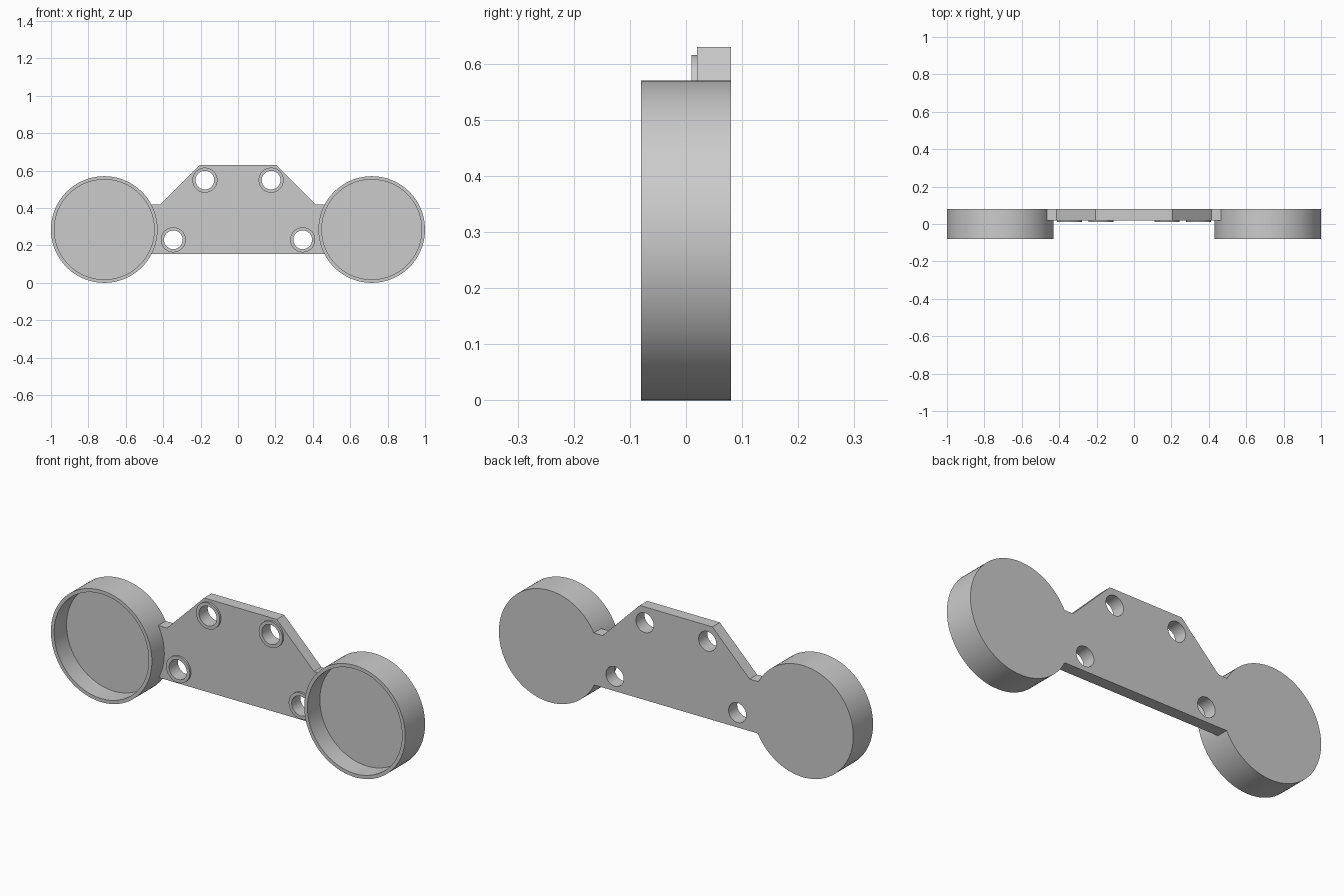
import bpy, bmesh, math

if "Cube" in bpy.data.objects:
    bpy.data.objects.remove(bpy.data.objects["Cube"])

grey = bpy.data.materials.new("light grey")
grey.diffuse_color = (0.6, 0.6, 0.6, 1)
grey.use_nodes = True
grey.node_tree.nodes["Principled BSDF"].inputs["Base Color"].default_value = grey.diffuse_color

BACK, PLATE_FRONT, BOSS_FRONT, RIM_FRONT = 0.08, 0.02, 0.01, -0.08
CUP_X, CUP_Z, CUP_R, POCKET_R = 0.715, 0.285, 0.285, 0.267
HOLES = [(s * x, z) for x, z in ((0.177, 0.549), (0.346, 0.23)) for s in (-1, 1)]


def prism(name, outline, y0, y1):
    """Extrude an x-z outline from y0 to y1."""
    bm = bmesh.new()
    face = bm.faces.new([bm.verts.new((x, y0, z)) for x, z in outline])
    ext = bmesh.ops.extrude_face_region(bm, geom=[face])
    for v in ext["geom"]:
        if isinstance(v, bmesh.types.BMVert):
            v.co.y = y1
    bmesh.ops.recalc_face_normals(bm, faces=bm.faces)
    mesh = bpy.data.meshes.new(name)
    bm.to_mesh(mesh)
    bm.free()
    mesh.materials.append(grey)
    ob = bpy.data.objects.new(name, mesh)
    bpy.context.collection.objects.link(ob)
    return ob


def disc(name, x, z, r, y0, y1, n=96):
    ring = [(x + r * math.cos(2 * math.pi * i / n), z + r * math.sin(2 * math.pi * i / n))
            for i in range(n)]
    return prism(name, ring, y0, y1)


def combine(target, other, operation):
    """Apply a boolean and discard the helper."""
    mod = target.modifiers.new("boolean", 'BOOLEAN')
    mod.operation, mod.solver, mod.object = operation, 'EXACT', other
    bpy.context.view_layer.objects.active = target
    bpy.ops.object.modifier_apply(modifier=mod.name)
    bpy.data.objects.remove(other)


# Centre plate with a raised trapezoid top
half = [(0.50, 0.155), (0.50, 0.42), (0.415, 0.42), (0.205, 0.63)]
bracket = prism("bracket", half + [(-x, z) for x, z in reversed(half)], PLATE_FRONT, BACK)

# Round cups at both ends
for s in (-1, 1):
    combine(bracket, disc("cup", s * CUP_X, CUP_Z, CUP_R, RIM_FRONT, BACK), 'UNION')
for s in (-1, 1):
    combine(bracket, disc("pocket", s * CUP_X, CUP_Z, POCKET_R, RIM_FRONT - 0.1, PLATE_FRONT),
            'DIFFERENCE')

# Screw bosses and through holes
for x, z in HOLES:
    combine(bracket, disc("boss", x, z, 0.067, BOSS_FRONT, 0.05, 48), 'UNION')
    combine(bracket, disc("hole", x, z, 0.05, -0.2, 0.2, 48), 'DIFFERENCE')

bpy.context.view_layer.objects.active = bracket
bracket.select_set(True)
bpy.ops.object.shade_smooth_by_angle(angle=math.radians(30))
